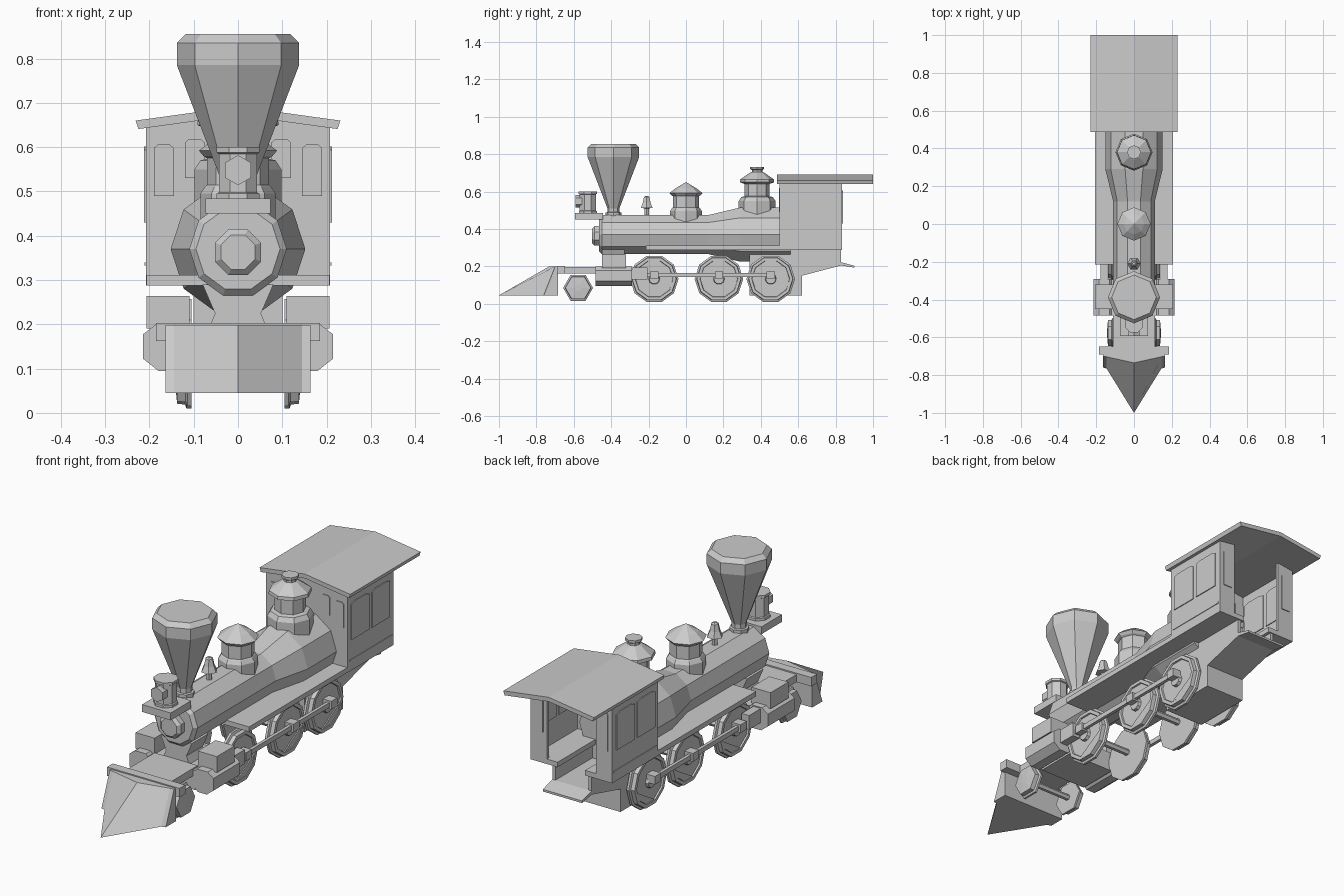
import bpy, bmesh, math


def make(name, bm):
    bmesh.ops.recalc_face_normals(bm, faces=bm.faces)
    me = bpy.data.meshes.new(name)
    bm.to_mesh(me)
    bm.free()
    ob = bpy.data.objects.new(name, me)
    bpy.context.collection.objects.link(ob)
    return ob


def loft(name, rings):
    bm = bmesh.new()
    loops = [[bm.verts.new(p) for p in ring] for ring in rings]
    n = len(loops[0])
    for a, b in zip(loops, loops[1:]):
        for i in range(n):
            j = (i + 1) % n
            bm.faces.new((a[i], a[j], b[j], b[i]))
    bm.faces.new(loops[0])
    bm.faces.new(loops[-1])
    return make(name, bm)


def place(axis, u, v, t):
    return {'x': (t, u, v), 'y': (u, t, v), 'z': (u, v, t)}[axis]


def lathe(name, axis, cu, cv, profile, sides=8, turn=0.0):
    """Profile holds (radius, position along axis)."""
    angles = [turn + 2 * math.pi * i / sides for i in range(sides)]
    return loft(name, [[place(axis, cu + r * math.cos(a), cv + r * math.sin(a), t)
                        for a in angles] for r, t in profile])


def prism(name, axis, pts, a, b):
    return loft(name, [[place(axis, u, v, t) for u, v in pts] for t in (a, b)])


def box(name, x0, x1, y0, y1, z0, z1):
    return prism(name, 'z', [(x0, y0), (x1, y0), (x1, y1), (x0, y1)], z0, z1)


def arch(u0, u1, v0, v1):
    d, h = (u1 - u0) * 0.2, 0.008
    return [(u0, v0), (u1, v0), (u1, v1 - h), (u1 - d, v1), (u0 + d, v1), (u0, v1 - h)]


# Boiler with wider firebox end, and smokebox door
lathe("boiler", 'y', 0, 0.37, [(0.095, -0.465), (0.11, -0.45), (0.11, 0.12),
                                (0.152, 0.29), (0.152, 0.56)], 10)
lathe("smokebox_door", 'y', 0, 0.363, [(0.042, -0.503), (0.056, -0.49), (0.056, -0.46)], 8, math.pi / 8)

# Chimney
E = math.pi / 8
lathe("chimney", 'z', 0, -0.388, [(0.042, 0.46), (0.042, 0.488), (0.032, 0.49), (0.032, 0.51),
      (0.138, 0.785), (0.138, 0.835), (0.118, 0.855)], 8)

# Headlamp on bracket
box("lamp_bracket", -0.073, 0.073, -0.594, -0.445, 0.45, 0.484)
lathe("lamp_body", 'z', 0, -0.525, [(0.052, 0.484), (0.052, 0.495), (0.047, 0.498),
      (0.047, 0.585), (0.053, 0.588), (0.053, 0.6)], 8, E)
lathe("lamp_lens", 'y', 0, 0.548, [(0.034, -0.592), (0.034, -0.55)], 6, math.pi / 6)

# Bell, sand dome and steam dome
lathe("bell", 'z', 0, -0.21, [(0.013, 0.46), (0.013, 0.51), (0.036, 0.512), (0.024, 0.54),
      (0.017, 0.57), (0.008, 0.577)], 6)
lathe("front_dome", 'z', 0, 0, [(0.085, 0.42), (0.085, 0.495), (0.075, 0.51), (0.07, 0.515),
      (0.07, 0.575), (0.078, 0.58), (0.088, 0.592), (0.055, 0.618), (0.001, 0.65)], 8)
lathe("rear_dome", 'z', 0, 0.38, [(0.098, 0.46), (0.098, 0.55), (0.085, 0.57), (0.066, 0.575),
      (0.066, 0.64), (0.092, 0.65), (0.09, 0.665), (0.04, 0.7), (0.028, 0.705),
      (0.028, 0.715), (0.037, 0.72), (0.037, 0.732)], 8)

# Saddle and cross block under the smokebox
loft("saddle", [[(-w, -0.45, z), (w, -0.45, z), (w, -0.33, z), (-w, -0.33, z)]
                for w, z in ((0.07, 0.18), (0.052, 0.225), (0.08, 0.29))])
box("cylinder_cross_block", -0.12, 0.12, -0.485, -0.295, 0.1, 0.19)

# Front deck, buffer beam and pilot wedge
box("front_deck", -0.11, 0.11, -0.66, -0.45, 0.162, 0.197)
box("buffer_beam", -0.185, 0.185, -0.69, -0.648, 0.162, 0.203)
loft("pilot_wedge", [
    [(-0.164, -0.685, 0.045), (-0.164, -0.76, 0.045), (-0.145, -0.765, 0.045), (0, -1.0, 0.045),
     (0.145, -0.765, 0.045), (0.164, -0.76, 0.045), (0.164, -0.685, 0.045)],
    [(-0.164, -0.685, 0.198), (-0.164, -0.70, 0.198), (-0.145, -0.703, 0.198), (0, -0.735, 0.198),
     (0.145, -0.703, 0.198), (0.164, -0.70, 0.198), (0.164, -0.685, 0.198)]])

# Firebox pan and sloping cab floor
prism("firebox_pan", 'x', [(0.34, 0.3), (0.34, 0.045), (0.62, 0.045), (0.62, 0.15), (0.83, 0.205),
      (0.9, 0.193), (0.9, 0.203), (0.83, 0.222), (0.56, 0.222), (0.56, 0.3)], -0.1, 0.1)

WHEELS = (-0.17, 0.176, 0.453)
for side, s in (("left", -1), ("right", 1)):
    # Steam cylinder and chest
    prism(side + "_steam_cylinder", 'y', [(s * u, v) for u, v in (
        (0.11, 0.12), (0.135, 0.095), (0.18, 0.095), (0.214, 0.122),
        (0.214, 0.178), (0.185, 0.2), (0.13, 0.2), (0.11, 0.178))], -0.485, -0.29)
    box(side + "_steam_chest", s * 0.11, s * 0.207, -0.45, -0.32, 0.19, 0.264)
    box(side + "_crosshead", s * 0.14, s * 0.178, -0.29, -0.205, 0.13, 0.195)

    # Running board
    box(side + "_running_board", s * 0.07, s * 0.207, -0.215, 0.835, 0.288, 0.311)
    box(side + "_cab_floor_wall", s * 0.085, s * 0.1, 0.5, 0.83, 0.205, 0.3)

    # Driving wheels, counterweights and crank pins
    for i, y in enumerate(WHEELS):
        lathe(f"{side}_driving_wheel_{i + 1}", 'x', y, 0.133, [(0.13, s * 0.105), (0.13, s * 0.116),
              (0.12, s * 0.12), (0.118, s * 0.138), (0.102, s * 0.138), (0.1, s * 0.131),
              (0.03, s * 0.131), (0.027, s * 0.145)], 10)
        chord = [(y + 0.1 * math.cos(a), 0.133 + 0.1 * math.sin(a))
                 for a in (math.radians(d) for d in (-108, -72, -36, -10))]
        prism(f"{side}_counterweight_{i + 1}", 'x', chord, s * 0.125, s * 0.136)
        box(f"{side}_crank_block_{i + 1}", s * 0.13, s * 0.174, y - 0.022, y + 0.022, 0.135, 0.173)

    # Side rod
    box(side + "_side_rod", s * 0.15, s * 0.165, -0.22, 0.453, 0.143, 0.165)

    # Small leading wheel
    lathe(side + "_leading_wheel", 'x', -0.577, 0.085, [(0.08, s * 0.105), (0.08, s * 0.114),
          (0.07, s * 0.118), (0.068, s * 0.138), (0.02, s * 0.142)], 6)

    # Cab side wall and rear wall panel
    box(side + "_cab_wall", s * 0.192, s * 0.208, 0.5, 0.835, 0.288, 0.655)
    box(side + "_cab_rear_panel", s * 0.125, s * 0.2, 0.82, 0.835, 0.288, 0.66)
    box(side + "_cab_belt", s * 0.2, s * 0.211, 0.515, 0.825, 0.333, 0.34)

    # Windows
    for i, (y0, y1) in enumerate(((0.525, 0.655), (0.675, 0.805))):
        prism(f"{side}_side_window_{i + 1}", 'x', arch(y0, y1, 0.43, 0.602), s * 0.188, s * 0.212)
    for i, (x0, x1) in enumerate(((0.145, 0.19), (0.075, 0.12))):
        prism(f"{side}_front_window_{i + 1}", 'y',
              [(s * u, v) for u, v in arch(x0, x1, 0.49 + 0.04 * i, 0.606 + 0.012 * i)], 0.496, 0.519)
    prism(side + "_rear_window", 'y', [(s * u, v) for u, v in arch(0.143, 0.188, 0.43, 0.606)], 0.816, 0.839)

# Axles
for i, y in enumerate(WHEELS):
    lathe(f"driving_axle_{i + 1}", 'x', y, 0.133, [(0.015, -0.12), (0.015, 0.12)], 6)
lathe("leading_axle", 'x', -0.577, 0.085, [(0.014, -0.12), (0.014, 0.12)], 6)

# Cab front wall and gabled roof
prism("cab_front_wall", 'y', [(-0.208, 0.288), (0.208, 0.288), (0.208, 0.65), (0, 0.68), (-0.208, 0.65)],
      0.5, 0.515)
prism("cab_roof", 'y', [(-0.231, 0.66), (-0.225, 0.641), (0, 0.672), (0.225, 0.641),
      (0.231, 0.66), (0, 0.692)], 0.487, 1.0)
